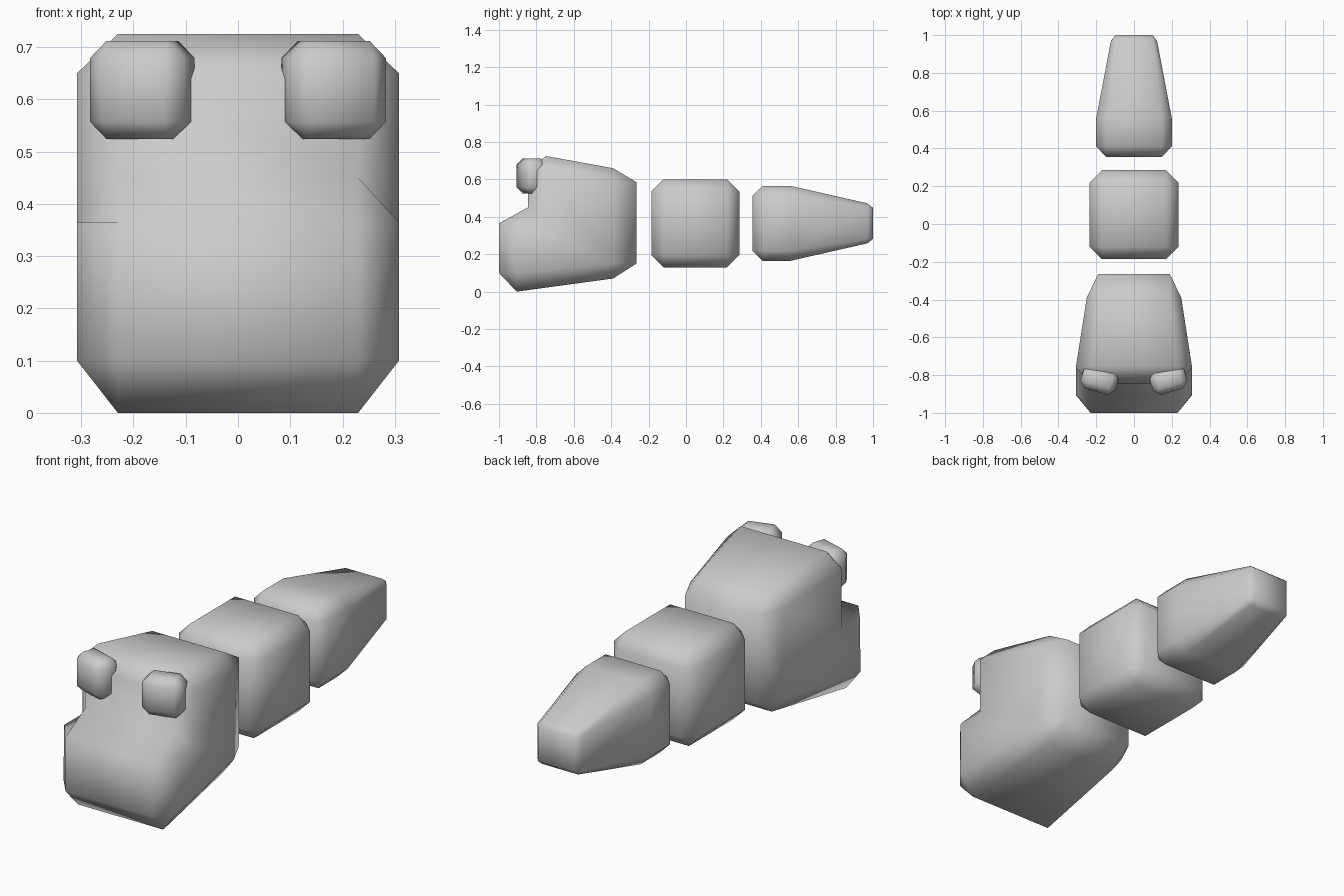
import bpy, bmesh, math
from mathutils import Matrix

if "Cube" in bpy.data.objects:
    bpy.data.objects.remove(bpy.data.objects["Cube"])


def finish(name, bm):
    bmesh.ops.remove_doubles(bm, verts=bm.verts[:], dist=1e-5)
    bmesh.ops.dissolve_degenerate(bm, edges=bm.edges[:], dist=1e-5)
    bmesh.ops.recalc_face_normals(bm, faces=bm.faces[:])
    for f in bm.faces:
        f.smooth = True
    me = bpy.data.meshes.new(name)
    bm.to_mesh(me)
    bm.free()
    ob = bpy.data.objects.new(name, me)
    bpy.context.collection.objects.link(ob)
    return ob


def bridge(bm, rings):
    # join successive vertex rings, cap both ends
    rings = [[bm.verts.new(p) for p in r] for r in rings]
    n = len(rings[0])
    for a, b in zip(rings, rings[1:]):
        for i in range(n):
            j = (i + 1) % n
            bm.faces.new((a[i], a[j], b[j], b[i]))
    bm.faces.new(rings[0])
    bm.faces.new(rings[-1])


def section(y, hx, hz, c, zc=0.365):
    # rectangle with chamfered corners
    pts = []
    for sx, sz in ((1, 1), (-1, 1), (-1, -1), (1, -1)):
        pair = [(sx * hx, y, zc + sz * (hz - c)), (sx * (hx - c), y, zc + sz * hz)]
        pts += pair if sx * sz > 0 else pair[::-1]
    return pts


def segment(name, sections):
    bm = bmesh.new()
    bridge(bm, [section(*s) for s in sections])
    finish(name, bm)


# middle and tail segments
segment("middle_segment", [(-0.185, 0.17, 0.17, 0), (-0.12, 0.235, 0.235, 0.065),
                           (0.22, 0.235, 0.235, 0.065), (0.285, 0.17, 0.17, 0)])
segment("tail_segment", [(0.355, 0.147, 0.147, 0), (0.41, 0.2, 0.2, 0.053),
                         (0.56, 0.2, 0.2, 0.053), (0.97, 0.122, 0.107, 0.024),
                         (1.0, 0.098, 0.083, 0)])

# head: stepped side profile (x, y, z) with chamfers onto inset side faces
edge = [(.23, -.905, 0), (.23, -1, .1), (.23, -1, .365), (.23, -.845, .45),
        (.23, -.845, .64), (.23, -.75, .725), (.19, -.39, .66),
        (.19, -.265, .585), (.19, -.265, .15), (.19, -.39, .07)]
side = [(.308, -.905, .1), (.308, -.9, .365), (.308, -.76, .365),
        (.308, -.76, .65), (.25, -.39, .585), (.25, -.39, .15)]
inset = [side[i] for i in (0, 0, 1, 2, 3, 3, 4, 4, 5, 5)]


def flip(ring):
    return [(-x, y, z) for x, y, z in ring]


bm = bmesh.new()
rings = [inset, edge, flip(edge), flip(inset)]
vr = [[bm.verts.new(p) for p in r] for r in rings]
for a, b in zip(vr, vr[1:]):
    for i in range(10):
        j = (i + 1) % 10
        bm.faces.new((a[i], a[j], b[j], b[i]))
for r in (vr[0], vr[-1]):
    bm.faces.new([r[i] for i in (0, 2, 3, 4, 6, 8)])
finish("head", bm)

# eyes: bevelled blocks turned slightly outward
for s, name in ((-1, "left_eye"), (1, "right_eye")):
    bm = bmesh.new()
    m = (Matrix.Translation((s * 0.183, -0.825, 0.618)) @ Matrix.Rotation(s * math.radians(17), 4, 'Z')
         @ Matrix.Diagonal((0.19, 0.13, 0.188, 1)))
    bmesh.ops.create_cube(bm, size=1, matrix=m)
    bmesh.ops.bevel(bm, geom=bm.edges[:], offset=0.033, segments=1, affect='EDGES')
    finish(name, bm)
